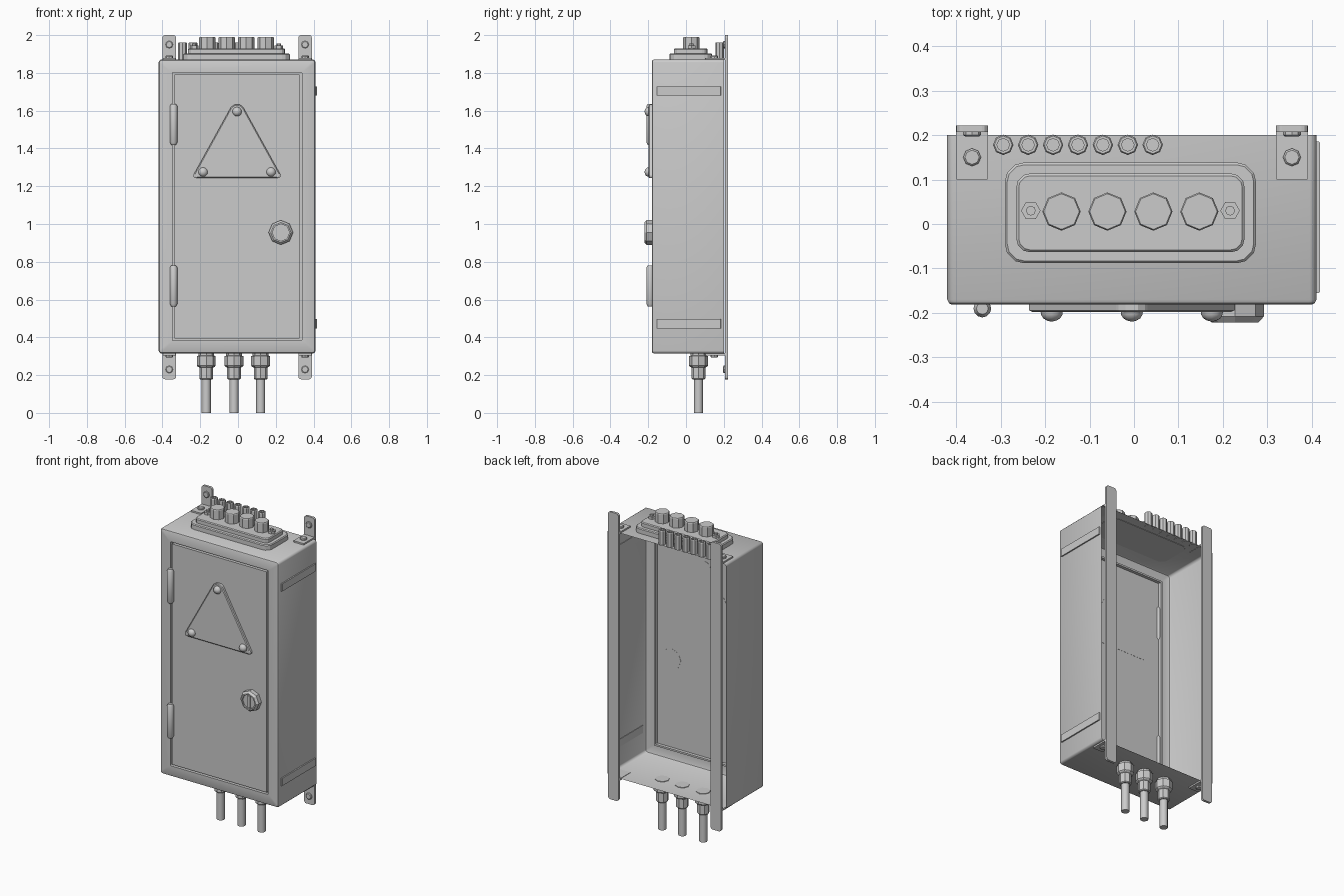
import bpy, bmesh, math
from mathutils import Vector

if "Cube" in bpy.data.objects:
    bpy.data.objects.remove(bpy.data.objects["Cube"])

CX = -0.005          # cabinet mid line
ZM = 1.0925          # cabinet mid height


def loft(name, rings, cap_start=True, cap_end=True, smooth=None):
    """Skin matching rings of 3D points into one object."""
    bm = bmesh.new()
    vr = [[bm.verts.new(p) for p in r] for r in rings]
    n = len(vr[0])
    for a, b in zip(vr, vr[1:]):
        for i in range(n):
            j = (i + 1) % n
            bm.faces.new((a[i], a[j], b[j], b[i]))
    if cap_start:
        bm.faces.new(vr[0])
    if cap_end:
        bm.faces.new(vr[-1])
    bmesh.ops.recalc_face_normals(bm, faces=bm.faces)
    me = bpy.data.meshes.new(name)
    bm.to_mesh(me)
    bm.free()
    ob = bpy.data.objects.new(name, me)
    bpy.context.collection.objects.link(ob)
    if smooth:
        bpy.ops.object.select_all(action='DESELECT')
        ob.select_set(True)
        bpy.context.view_layer.objects.active = ob
        bpy.ops.object.shade_smooth_by_angle(angle=math.radians(smooth))
    return ob


def at_z(pts, z):
    return [(u, v, z) for u, v in pts]


def at_y(pts, y):
    return [(u, y, v) for u, v in pts]


def rounded(corners, radii, n=4):
    """Polygon with a fillet of the given radius on each corner."""
    out = []
    for i, c in enumerate(corners):
        c = Vector(c)
        a = (Vector(corners[i - 1]) - c).normalized()
        b = (Vector(corners[(i + 1) % len(corners)]) - c).normalized()
        half = a.angle(b) / 2
        r = radii[i]
        mid = c + (a + b).normalized() * (r / math.sin(half))
        p = c + a * (r / math.tan(half)) - mid
        q = c + b * (r / math.tan(half)) - mid
        for k in range(n):
            t = k / (n - 1)
            d = p.lerp(q, t).normalized() * r
            out.append(tuple(mid + d))
    return out


def rrect(cx, cy, hx, hy, r, n=4):
    return rounded([(cx - hx, cy - hy), (cx + hx, cy - hy),
                    (cx + hx, cy + hy), (cx - hx, cy + hy)], [r] * 4, n)


def turned(name, u, v, profile, n=8, lift=at_z, smooth=None, base=True):
    """Round part from (radius, height) pairs, standing along z or y."""
    rings = []
    for r, h in profile:
        pts = [(u + r * math.cos(2 * math.pi * i / n),
                v + r * math.sin(2 * math.pi * i / n)) for i in range(n)]
        rings.append(lift(pts, h))
    return loft(name, rings, cap_start=base, smooth=smooth)


def front_rect(hx, hz, r, y):
    return at_y(rrect(CX, ZM, hx, hz, r), y)


# Cabinet shell, open at the back, with a groove around the door
loft("cabinet_shell", [
    front_rect(.415, .778, .015, .200),
    front_rect(.415, .778, .015, -.170),
    front_rect(.411, .774, .013, -.178),
    front_rect(.405, .768, .012, -.181),
    front_rect(.343, .710, .004, -.181),
    front_rect(.343, .710, .004, -.161),
    front_rect(.332, .699, .003, -.161)], False, False, smooth=35)
loft("door", [
    front_rect(.332, .699, .003, -.161),
    front_rect(.332, .699, .003, -.181)], False, True)

# Hinges
for i, z in enumerate((1.5275, .6725)):
    turned(f"hinge_{i + 1}", -.341, -.190,
           [(.013, z - .108), (.020, z - .096), (.020, z + .096), (.013, z + .108)],
           12, smooth=40)

# Warning plate with domed screws
def tri(s):
    return rounded([(-.245 + s * 1.8, 1.243 + s), (.235 - s * 1.8, 1.243 + s),
                    (CX, 1.677 - s * 2.1)], [.012, .012, .04 - s], 6)
loft("triangle_plate", [at_y(tri(0), -.180), at_y(tri(0), -.194), at_y(tri(.005), -.198)])
for i, (x, z) in enumerate(((-.185, 1.275), (.175, 1.275), (CX, 1.595))):
    turned(f"plate_screw_{i + 1}", x, z,
           [(.025, -.196), (.024, -.204), (.019, -.212), (.011, -.217), (.003, -.219)],
           12, at_y, 40)

# Lock: faceted collar, sunk face and key bar
turned("lock_collar", .227, .955,
       [(.065, -.180), (.065, -.208), (.053, -.221), (.045, -.221), (.045, -.212)], 8, at_y)
bar = rrect(.227, .955, .010, .038, .004, 3)
loft("lock_key_bar", [at_y(bar, -.211), at_y(bar, -.219)])

# Side strips on the right wall
for i, z in enumerate((1.705, .472)):
    s = rrect(.4125, .015, .0055, .170, .002, 2)
    loft(f"side_strip_{i + 1}", [at_z(s, z - .024), at_z(s, z + .024)])

# Mounting rails with foot plates and bolts, left and right, top and bottom
for side, x in (("left", -.364), ("right", .355)):
    rail = rrect(x, 1.089, .036, .911, .014)
    loft(f"rail_{side}", [at_y(rail, .207), at_y(rail, .222)])
    for end, z, d, zb in (("top", 1.870, 1, 1.950), ("bottom", .315, -1, .230)):
        foot = rrect(x, .154, .036, .054, .002, 2)
        loft(f"foot_plate_{side}_{end}", [at_z(foot, z - d * .002), at_z(foot, z + d * .010)])
        turned(f"foot_bolt_{side}_{end}", x, .150,
               [(.020, z), (.020, z + d * .018), (.016, z + d * .022)])
        turned(f"rail_bolt_{side}_{end}", x, zb,
               [(.020, .208), (.020, .200), (.016, .197)], 8, at_y)

# Stepped gland plate on the roof
py = .025
loft("gland_plate_base", [at_z(rrect(-.008, py, .282, .113, .042), 1.868),
                          at_z(rrect(-.008, py, .282, .113, .042), 1.898),
                          at_z(rrect(-.008, py, .277, .108, .038), 1.903)])
loft("gland_plate_upper", [at_z(rrect(-.008, py, .256, .088, .028), 1.900),
                           at_z(rrect(-.008, py, .256, .088, .028), 1.925),
                           at_z(rrect(-.008, py, .251, .083, .025), 1.930)])
for i, x in enumerate((-.232, .216)):
    turned(f"gland_plate_nut_{i + 1}", x, .030, [(.022, 1.928), (.022, 1.945)], 6)
    turned(f"gland_plate_stud_{i + 1}", x, .030, [(.011, 1.940), (.011, 1.956)], 8)

# Blanking plugs
for i in range(4):
    turned(f"plug_{i + 1}", -.163 + .1033 * i, .028,
           [(.043, 1.928), (.043, 1.986), (.040, 1.991)], 8)

# Row of small hollow studs along the back edge of the roof
for i in range(7):
    turned(f"roof_stud_{i + 1}", -.294 + .056 * i, .178,
           [(.023, 1.868), (.023, 1.957), (.020, 1.961), (.014, 1.961), (.014, 1.945)], 8)

# Cable glands and cables under the floor
for i, x in enumerate((-.168, -.021, .120)):
    turned(f"cable_gland_{i + 1}", x, .066,
           [(.042, .318), (.042, .303), (.050, .300), (.050, .250), (.045, .244),
            (.036, .240), (.036, .182), (.032, .177)], 8)
    turned(f"cable_{i + 1}", x, .066, [(.024, .19), (.024, 0)], 10, smooth=40)
